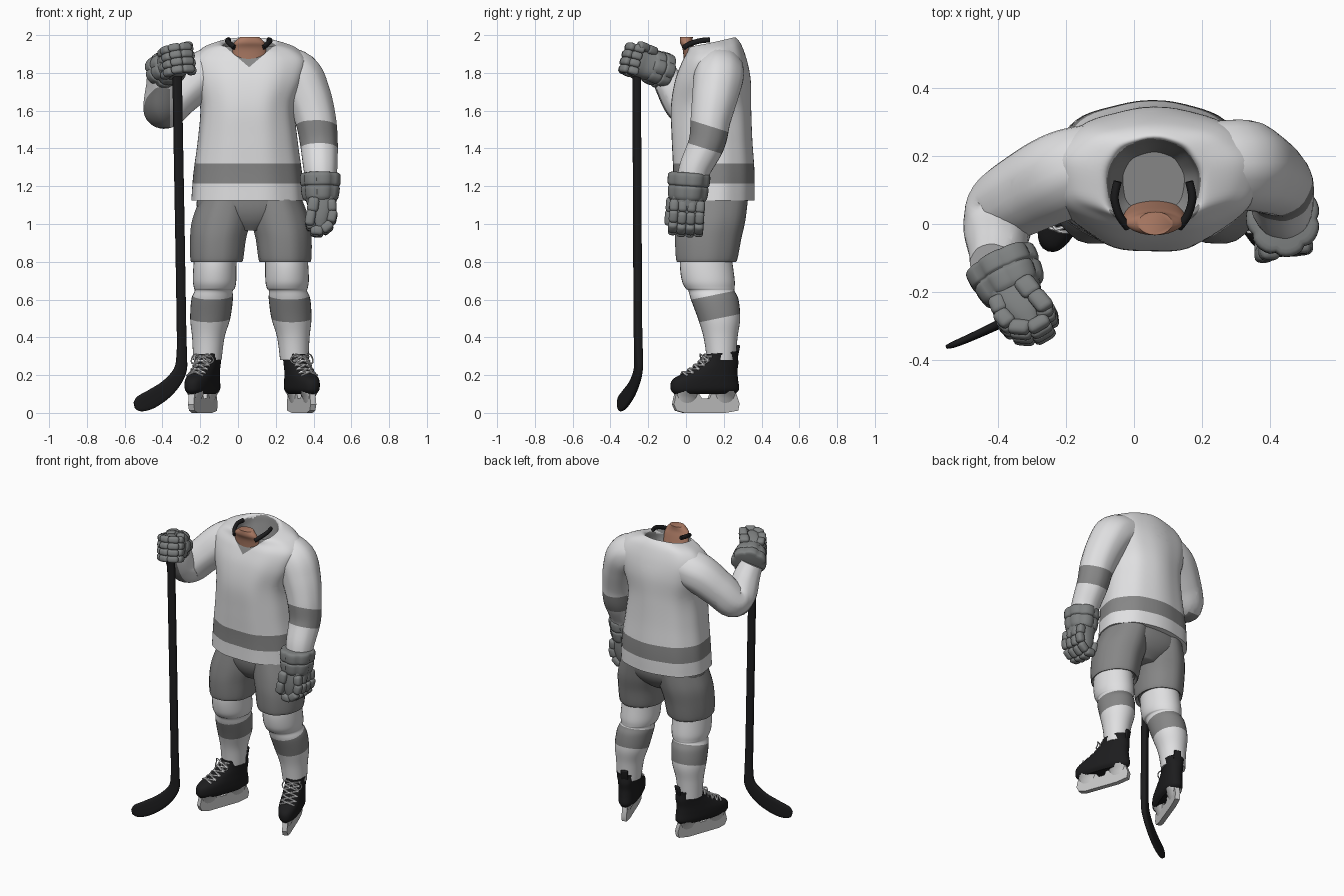
import bpy, bmesh
from math import sin, cos, pi, radians, copysign
from mathutils import Vector, Matrix

cube = bpy.data.objects.get("Cube")
if cube:
    bpy.data.objects.remove(cube)


def material(name, *rgb):
    m = bpy.data.materials.new(name)
    m.use_nodes = True
    m.diffuse_color = (*rgb, 1)
    bsdf = next(n for n in m.node_tree.nodes if n.type == 'BSDF_PRINCIPLED')
    bsdf.inputs["Base Color"].default_value = (*rgb, 1)
    bsdf.inputs["Roughness"].default_value = 0.8
    return m


WHITE = material("white cloth", .74, .74, .75)
GREY = material("grey cloth", .24, .24, .24)
GLOVE = material("grey leather", .21, .22, .22)
BLACK = material("black", .012, .012, .013)
STEEL = material("pale holder", .58, .58, .58)
SKIN = material("skin", .42, .2, .13)


def finish(bm, name, mats, matrix=None, angle=45):
    """Turn the bmesh into a smooth-shaded object."""
    if matrix:
        bm.transform(matrix)
    bmesh.ops.recalc_face_normals(bm, faces=bm.faces[:])
    mesh = bpy.data.meshes.new(name)
    bm.to_mesh(mesh)
    bm.free()
    for m in mats:
        mesh.materials.append(m)
    ob = bpy.data.objects.new(name, mesh)
    bpy.context.collection.objects.link(ob)
    bpy.ops.object.select_all(action='DESELECT')
    ob.select_set(True)
    bpy.context.view_layer.objects.active = ob
    bpy.ops.object.shade_smooth_by_angle(angle=radians(angle))


def spline(pts, sub):
    """Catmull-Rom through tuples of any length."""
    pts = [tuple(p) + (0,) * (6 - len(p)) for p in pts]
    out = []
    for i in range(len(pts) - 1):
        a, b, c, d = pts[max(i - 1, 0)], pts[i], pts[i + 1], pts[min(i + 2, len(pts) - 1)]
        for k in range(sub):
            t = k / sub
            out.append([q + .5 * t * (r - p + t * (2 * p - 5 * q + 4 * r - s + t * (3 * (q - r) + s - p)))
                        for p, q, r, s in zip(a, b, c, d)])
    return out + [list(pts[-1])]


def sweep(pts, ref=None, n=32, sub=6, power=1, shape=None, bm=None):
    """Loft rings (x, y, z, ra, rb, tilt): level ones, or along the path if ref is given."""
    bm = bm or bmesh.new()
    path, rings = spline(pts, sub), []
    for i, (x, y, z, ra, rb, tilt) in enumerate(path):
        u, v = Vector((1, 0, 0)), Vector((0, 1, 0))
        if ref:
            t = (Vector(path[min(i + 1, len(path) - 1)][:3]) - Vector(path[max(i - 1, 0)][:3])).normalized()
            u = (Vector(ref) - t * t.dot(Vector(ref))).normalized()
            v = t.cross(u)
        ring = []
        for k in range(n):
            a = 2 * pi * k / n
            c, s = (copysign(abs(w) ** power, w) for w in (cos(a), sin(a)))
            f = shape(a) if shape else 1
            ring.append(bm.verts.new(Vector((x, y, z + tilt * s)) + f * (u * c * ra + v * s * rb)))
        rings.append(ring)
    for r, q in zip(rings, rings[1:]):
        for k in range(n):
            bm.faces.new((r[k], r[(k + 1) % n], q[(k + 1) % n], q[k]))
    bm.faces.new(rings[0])
    bm.faces.new(rings[-1])
    return bm


def paint(bm, planes, index, test):
    """Cut along planes (normal, offset), then colour the faces passing the test."""
    for n, d in planes:
        n = Vector(n)
        bmesh.ops.bisect_plane(bm, geom=bm.verts[:] + bm.edges[:] + bm.faces[:], dist=1e-5,
                               plane_co=n * d / n.length_squared, plane_no=n)
    for f in bm.faces:
        if test(f.calc_center_median()):
            f.material_index = index


def stripe(bm, n, lo, hi):
    paint(bm, [(n, lo), (n, hi)], 1, lambda c: lo < c.dot(Vector(n)) < hi)


def pad(bm, centre, size, turn=0, axis='Y'):
    m = Matrix.Translation(centre) @ Matrix.Rotation(radians(turn), 4, axis) @ Matrix.Diagonal((*size, 1))
    vs = bmesh.ops.create_cube(bm, size=1, matrix=m)["verts"]
    edges = list({e for v in vs for e in v.link_edges})
    bmesh.ops.bevel(bm, geom=edges, offset=min(size) * .36, segments=3, profile=.5, affect='EDGES')


def folds(a):
    return 1 + .01 * sin(9 * a) + .007 * sin(5 * a + 1)


def quilt(a):
    return .92 + .1 * abs(sin(3.5 * a)) ** .5


# Jersey body with hem stripe, V collar and neck lining
bm = sweep([(.05, .145, 1.125, .297, .215), (.05, .145, 1.27, .286, .215), (.05, .135, 1.45, .262, .213),
            (.05, .13, 1.62, .25, .212), (.06, .14, 1.76, .29, .2), (.065, .15, 1.86, .305, .172),
            (.06, .15, 1.925, .255, .145, .015), (.057, .135, 1.957, .175, .135, .022),
            (.057, .12, 1.95, .138, .13, .034), (.057, .12, 1.9, .125, .115, .03),
            (.057, .12, 1.84, .09, .09)], n=64, power=.88, shape=folds)
stripe(bm, (0, 0, 1), 1.215, 1.32)
paint(bm, [((.85, 0, 1), 1.88), ((-.85, 0, 1), 1.78)], 1,
      lambda c: c.y < .06 and c.z > 1.83 + .85 * abs(c.x - .059))
paint(bm, [], 1, lambda c: c.z > 1.8 and ((c.x - .057) / .138) ** 2 + ((c.y - .12) / .13) ** 2 < 1)
finish(bm, "jersey_body", [WHITE, GREY])

# Sleeves
bm = sweep([(.2, .18, 1.825, .12, .12), (.31, .175, 1.785, .132, .13), (.37, .155, 1.68, .122, .12),
            (.41, .13, 1.55, .106, .108), (.427, .11, 1.43, .097, .1), (.435, .05, 1.3, .085, .09),
            (.44, .03, 1.22, .08, .08)], ref=(0, 1, .2), shape=folds)
stripe(bm, (0, .3, .95), 1.36, 1.48)
finish(bm, "left_sleeve", [WHITE, GREY])
bm = sweep([(-.08, .18, 1.83, .12, .12), (-.2, .148, 1.785, .13, .124), (-.31, .095, 1.69, .12, .114),
            (-.385, .045, 1.61, .108, .106), (-.402, -.02, 1.635, .098, .096), (-.402, -.08, 1.73, .085, .083),
            (-.412, -.12, 1.8, .07, .07)], ref=(.7, -.7, .1), shape=folds)
# Elbow stripe, on the underside of the bent arm
paint(bm, [((0, .6, .8), 1.28), ((1, 0, 0), -.36)], 1, lambda c: c.x < -.36 and .6 * c.y + .8 * c.z < 1.28)
finish(bm, "right_sleeve", [WHITE, GREY])

# Front of the neck and chin straps
finish(sweep([(.06, .03, 1.83, .09, .04), (.06, .015, 1.92, .09, .032), (.06, .002, 1.96, .08, .034),
              (.062, .002, 1.99, .05, .034)]), "neck", [SKIN])
for side, label in ((1, "left"), (-1, "right")):
    arc = [(.057 + side * x, y, z, .014, .012) for x, y, z in
           ((.075, -.01, 1.935), (.1, .025, 1.955), (.114, .075, 1.97), (.105, .125, 1.975))]
    finish(sweep(arc, ref=(0, 0, 1), n=12), label + "_chin_strap", [BLACK])

# Shorts seat
finish(sweep([(.06, .145, 1.2, .255, .185), (.062, .145, 1.09, .28, .178), (.065, .14, 1.02, .2, .15),
              (.065, .13, .965, .08, .1)], n=48, power=.9), "shorts_seat", [GREY])


def skate(label, m):
    # Boot
    finish(sweep([(0, 0, .1, .045, .17), (0, 0, .125, .064, .19), (0, .002, .175, .066, .182),
                  (0, .04, .22, .062, .14), (0, .08, .265, .06, .105), (0, .092, .3, .064, .088, .005),
                  (0, .095, .32, .066, .086, .008), (0, .095, .312, .05, .07, .008)], power=.85),
           label + "_boot", [BLACK], m)
    bm = bmesh.new()
    pad(bm, (0, .178, .325), (.045, .016, .07), -12, 'X')
    finish(bm, label + "_heel_tab", [BLACK], m)
    # Blade holder: side profile extruded, plus flared mounts
    bm = bmesh.new()
    outline = [(-.18, .045), (-.165, .11), (-.045, .11), (-.02, .075), (.02, .075), (.04, .12), (.165, .12),
               (.19, .05), (.182, .012), (.11, 0), (-.12, 0), (-.165, .012)]
    f = bm.faces.new([bm.verts.new((-.016, y, z)) for y, z in outline])
    ext = bmesh.ops.extrude_face_region(bm, geom=[f])["geom"]
    bmesh.ops.translate(bm, vec=(.032, 0, 0), verts=[v for v in ext if isinstance(v, bmesh.types.BMVert)])
    for y, r in ((-.105, .068), (.11, .065)):
        sweep([(0, y, .05, .015, r * .8), (0, y, .085, .03, r * .9), (0, y, .115, .05, r)], bm=bm, n=20)
    finish(bm, label + "_blade_holder", [STEEL], m, 35)
    # Laces and bow
    bm = bmesh.new()
    rows = [(-.135, .205), (-.1, .217), (-.067, .237), (-.037, .259), (-.012, .282), (.003, .305)]
    for (y, z), (y2, z2) in zip(rows, rows[1:]):
        for s in (1, -1):
            sweep([(-.046 * s, y + .02, z - .008, .006, .006), (0, (y + y2) / 2 - .006, (z + z2) / 2 + .006, .006, .006),
                   (.046 * s, y2 + .02, z2 - .008, .006, .006)], ref=(0, -.5, 1), n=6, sub=4, bm=bm)
    for s in (1, -1):
        sweep([(s * x, y, z, .004, .004) for x, y, z in
               ((0, -.01, .3), (.04, -.012, .31), (.062, 0, .28), (.045, -.02, .262), (0, -.012, .295))],
              ref=(0, 1, .1), n=6, bm=bm)
    finish(bm, label + "_laces", [WHITE], m)


# Legs, shorts legs and skates
for side, label in ((1, "left"), (-1, "right")):
    m = Matrix.Translation((.068, 0, 0)) @ Matrix.Diagonal((side, 1, 1, 1))
    finish(sweep([(.13, .145, 1.13, .14, .18), (.155, .13, 1.02, .155, .182), (.173, .115, .92, .148, .175),
                  (.18, .107, .805, .138, .16), (.18, .107, .815, .118, .14)], shape=folds),
           label + "_shorts_leg", [GREY], m)
    bm = sweep([(.185, .105, .88, .11, .13), (.19, .108, .78, .114, .14), (.192, .118, .7, .115, .14),
                (.193, .127, .66, .108, .13), (.197, .135, .645, .101, .122), (.205, .152, .6, .11, .126),
                (.215, .175, .5, .106, .112), (.225, .183, .4, .086, .09), (.23, .187, .28, .075, .076)])
    stripe(bm, (0, -.2, .98), .456, .582)
    finish(bm, label + "_sock", [WHITE, GREY], m)
    skate(label, Matrix.Translation((.007, .0, 0)) @ m @ Matrix.Translation((.263, .1, 0))
          @ Matrix.Rotation(radians(20), 4, 'Z'))


def glove(label, m):
    # Flared quilted cuff and hand
    bm = sweep([(0, 0, 0, .085, .09), (0, 0, -.012, .106, .11), (0, 0, -.06, .106, .11), (0, 0, -.072, .098, .102),
                (0, 0, -.085, .103, .107), (0, 0, -.13, .096, .102), (0, 0, -.148, .085, .092)],
               n=42, sub=4, shape=quilt)
    sweep([(0, 0, -.13, .085, .09), (.005, 0, -.19, .072, .094), (0, 0, -.25, .06, .09),
           (0, 0, -.31, .035, .075)], bm=bm, power=.8)
    # Back pads and curled fingers
    for k in range(4):
        y = -.068 + .046 * k
        drop = .006 * (1 - abs(k - 1.5))
        pad(bm, (.058, y, -.178), (.05, .05, .066), -4)
        for x, z, turn in ((.06, -.238, 12), (.032, -.294, 50), (-.02, -.314, 95), (-.056, -.272, 165)):
            pad(bm, (x, y, z - drop), (.05, .049, .068), turn)
    # Thumb
    pad(bm, (-.04, -.085, -.175), (.06, .055, .08), 8)
    pad(bm, (-.055, -.088, -.245), (.052, .052, .085), 10)
    finish(bm, label + "_glove", [GLOVE], m)


glove("left", Matrix.Translation((.438, .018, 1.272)) @ Matrix.Rotation(radians(-4), 4, 'X'))
along = Vector((-.43, .86, -.3)).normalized()
down = (Vector((0, 0, -1)) + along * along.z).normalized()
out = -down.cross(along)
grip = Matrix((out * 1.02, down * .88, along * .82)).transposed().to_4x4()
glove("right", Matrix.Translation((-.4, -.1, 1.805)) @ grip)

# Stick: shaft running into a curved blade
finish(sweep([(-.325, -.262, 1.93, .02, .024), (-.31, -.258, 1.1, .02, .024), (-.3, -.255, .5, .02, .024),
              (-.298, -.252, .32, .02, .026), (-.308, -.254, .22, .018, .035), (-.37, -.282, .135, .014, .045),
              (-.455, -.322, .075, .012, .05), (-.52, -.35, .048, .01, .042), (-.548, -.36, .04, .006, .018)],
             ref=(.37, -.93, 0), n=20, power=.6), "hockey_stick", [BLACK])
